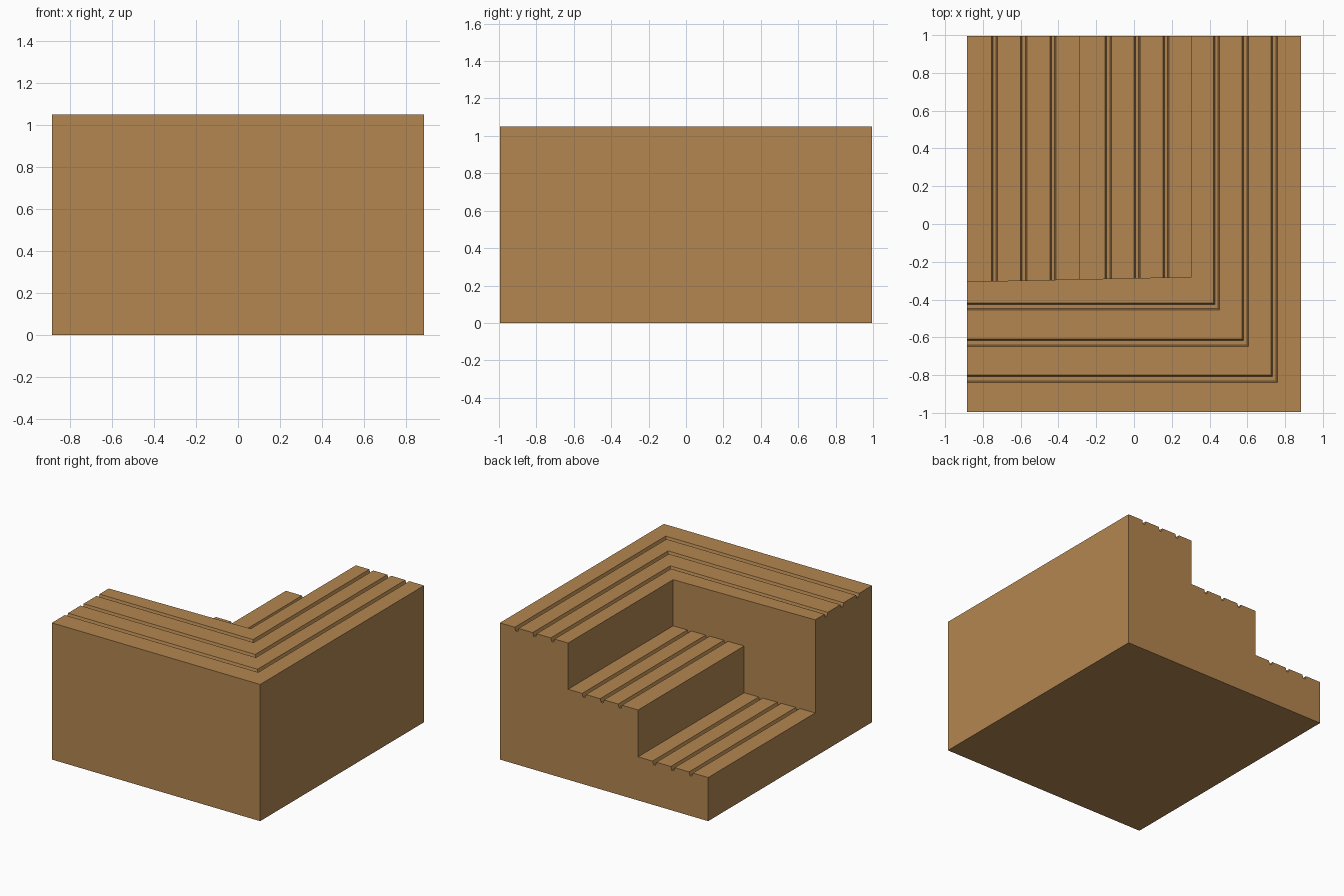
import bpy, bmesh

if "Cube" in bpy.data.objects:
    bpy.data.objects.remove(bpy.data.objects["Cube"])

X, Y, H = 0.885, 0.995, 1.05
STEP_H = [0.335, 0.695]
DEPTH, SLOPE = 0.027, 0.008

wood = bpy.data.materials.new("warm_wood")
wood.diffuse_color = (0.45, 0.24, 0.08, 1)
wood.use_nodes = True
wood.node_tree.nodes["Principled BSDF"].inputs["Base Color"].default_value = wood.diffuse_color


def boards(x0, x1, z, grooves):
    """Top outline from x0 to x1, notched by a gap between the boards."""
    pts = [(x0, z)]
    for a, b in grooves:
        pts += [(a, z), (a + SLOPE, z - DEPTH), (b - SLOPE, z - DEPTH), (b, z)]
    return pts + [(x1, z)]


def sweep(name, rings):
    """Solid through matching cross-sections, capped at both ends."""
    bm = bmesh.new()
    vs = [[bm.verts.new(p) for p in r] for r in rings]
    n = len(rings[0])
    for a, b in zip(vs, vs[1:]):
        for i in range(n):
            j = (i + 1) % n
            bm.faces.new((a[i], a[j], b[j], b[i]))
    bm.faces.new(vs[0])
    bm.faces.new(vs[-1])
    bmesh.ops.recalc_face_normals(bm, faces=bm.faces)
    # cut concave caps cleanly
    bmesh.ops.triangulate(bm, faces=[f for f in bm.faces if len(f.verts) > 4])
    me = bpy.data.meshes.new(name)
    bm.to_mesh(me)
    bm.free()
    me.materials.append(wood)
    ob = bpy.data.objects.new(name, me)
    bpy.context.collection.objects.link(ob)
    return ob


# L-shaped upper platform: board profile mitred around the front right corner
top = boards(0.305, X, H, [(0.42, 0.453), (0.573, 0.606), (0.726, 0.759)])
side = [-0.28, -0.418, -0.425, -0.447, -0.455, -0.61, -0.617, -0.64, -0.648,
        -0.80, -0.808, -0.83, -0.838, -Y]
prof = [(x, y, z) for (x, z), y in zip(top, side)]
prof = [(0.305, side[0], 0)] + prof + [(X, -Y, 0)]
back = [(x, Y, z) for x, y, z in prof]
left = [(-X, y - (0.025 if i < 2 else 0), z) for i, (x, y, z) in enumerate(prof)]
deck = sweep("stepped_deck", [back, prof, left])

# Two lower steps, running from the back into the platform
low = boards(-X, -0.29, STEP_H[0], [(-0.755, -0.722), (-0.60, -0.567), (-0.445, -0.412)])
mid = boards(-0.29, 0.35, STEP_H[1], [(-0.153, -0.12), (0.0, 0.033), (0.153, 0.186)])
outline = [(-X, 0)] + low + mid + [(0.35, 0)]
steps = sweep("lower_steps", [[(x, y, z) for x, z in outline] for y in (Y, -0.36)])

# Merge into one solid
mod = deck.modifiers.new("join_steps", 'BOOLEAN')
mod.operation = 'UNION'
mod.solver = 'EXACT'
mod.object = steps
bpy.context.view_layer.objects.active = deck
bpy.ops.object.modifier_apply(modifier=mod.name)
bpy.data.objects.remove(steps)
